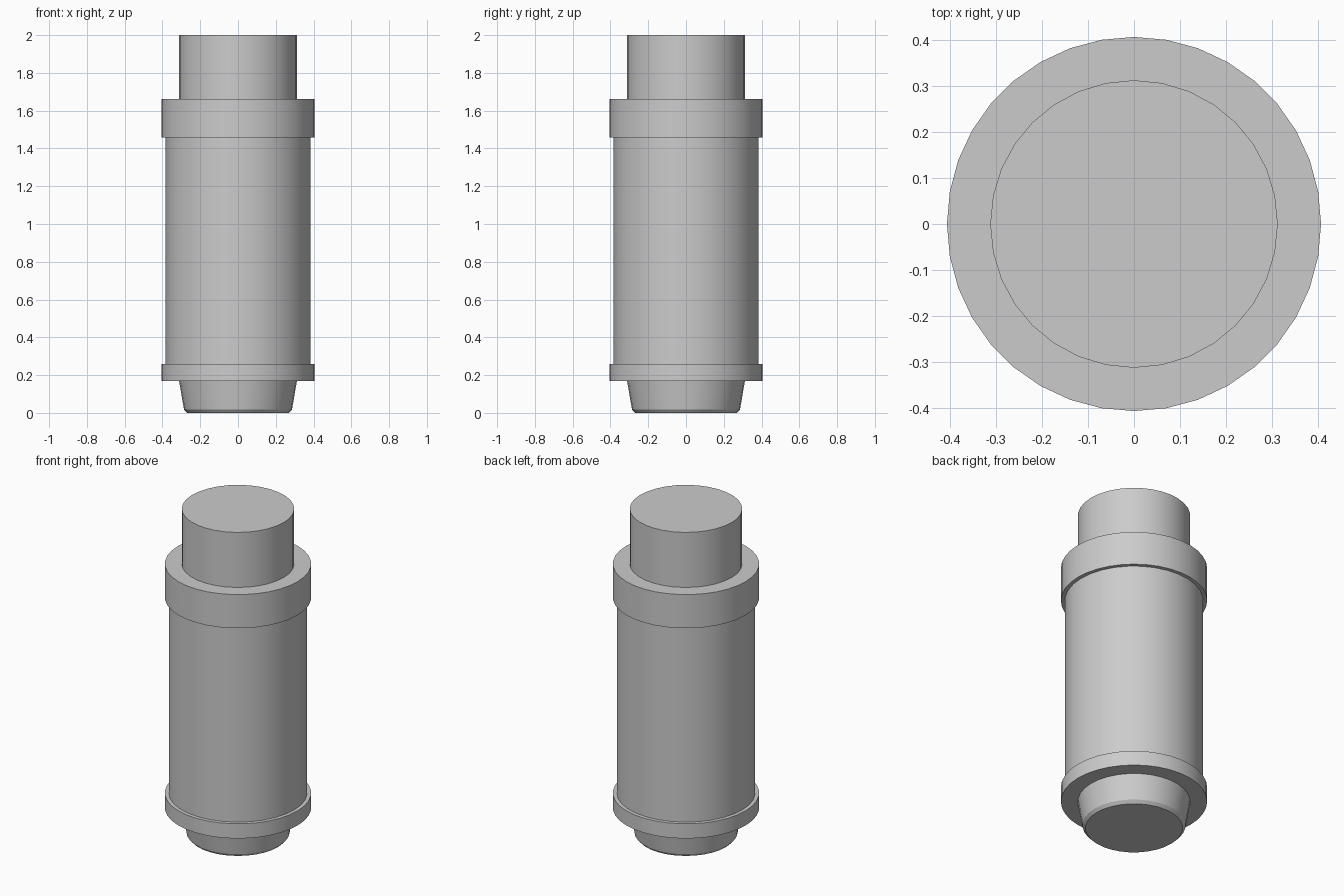
import bpy, math

cube = bpy.data.objects.get("Cube")
if cube:
    bpy.data.objects.remove(cube, do_unlink=True)

COLOUR = (0.6, 0.6, 0.6, 1.0)
grey = bpy.data.materials.new("plain grey")
grey.use_nodes = True
grey.diffuse_color = COLOUR
shader = next(n for n in grey.node_tree.nodes if n.type == "BSDF_PRINCIPLED")
shader.inputs["Base Color"].default_value = COLOUR


def turned(name, profile, sides):
    """Closed solid of revolution from (radius, height) points, bottom to top."""
    verts = [(r * math.cos(math.tau * i / sides), r * math.sin(math.tau * i / sides), z)
             for r, z in profile for i in range(sides)]
    faces = []
    for k in range(len(profile) - 1):
        a, b = k * sides, (k + 1) * sides
        for i in range(sides):
            j = (i + 1) % sides
            faces.append((a + i, a + j, b + j, b + i))
    faces.append(tuple(reversed(range(sides))))
    top = (len(profile) - 1) * sides
    faces.append(tuple(range(top, top + sides)))
    mesh = bpy.data.meshes.new(name)
    mesh.from_pydata(verts, [], faces)
    mesh.materials.append(grey)
    obj = bpy.data.objects.new(name, mesh)
    bpy.context.collection.objects.link(obj)
    bpy.ops.object.select_all(action="DESELECT")
    obj.select_set(True)
    bpy.context.view_layer.objects.active = obj
    bpy.ops.object.shade_smooth_by_angle(angle=math.radians(30))
    return obj


# Tapered foot with a chamfered lower rim
turned("tapered_foot", [(0.27, 0), (0.286, 0.018), (0.312, 0.17)], 32)
# Thin ring above the foot
turned("lower_ring", [(0.406, 0.17), (0.406, 0.26)], 36)
# Main barrel
turned("barrel", [(0.384, 0.26), (0.384, 1.457)], 32)
# Wide ring at the shoulder
turned("upper_collar", [(0.406, 1.457), (0.406, 1.663)], 36)
# Narrow cylinder on top
turned("top_plug", [(0.312, 1.663), (0.312, 2.0)], 32)
